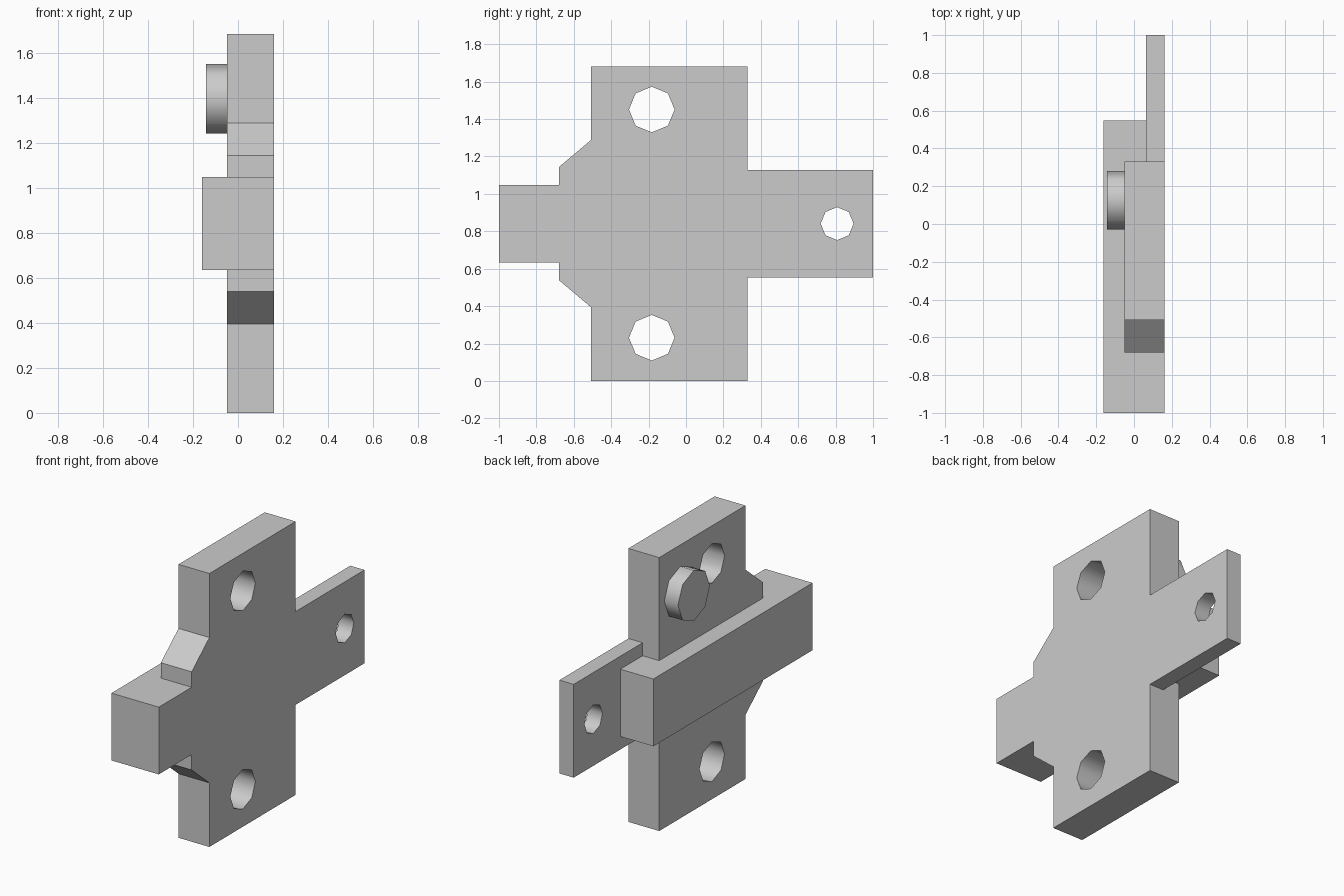
import bpy, bmesh
from math import cos, sin, pi

if "Cube" in bpy.data.objects:
    bpy.data.objects.remove(bpy.data.objects["Cube"])

MID = 0.841          # height of the mirror line
FACE = 0.161         # flat outer face shared by plate, bar and tongue


def prism(name, profile, x0, x1, smooth_sides=False):
    """Extrude a (y, z) profile along x."""
    bm = bmesh.new()
    face = bm.faces.new([bm.verts.new((x0, y, z)) for y, z in profile])
    res = bmesh.ops.extrude_face_region(bm, geom=[face], use_keep_orig=True)
    moved = [g for g in res["geom"] if isinstance(g, bmesh.types.BMVert)]
    bmesh.ops.translate(bm, verts=moved, vec=(x1 - x0, 0, 0))
    bmesh.ops.recalc_face_normals(bm, faces=bm.faces)
    for f in bm.faces:
        f.smooth = smooth_sides and abs(f.normal.x) < 0.5
    mesh = bpy.data.meshes.new(name)
    bm.to_mesh(mesh)
    bm.free()
    obj = bpy.data.objects.new(name, mesh)
    bpy.context.collection.objects.link(obj)
    return obj


def box(y0, y1, half):
    return [(y0, MID - half), (y1, MID - half), (y1, MID + half), (y0, MID + half)]


def octagon(y, z, r):
    return [(y + r * cos(i * pi / 4), z + r * sin(i * pi / 4)) for i in range(8)]


def combine(target, other, operation):
    """Apply a boolean and remove the helper."""
    mod = target.modifiers.new(operation, "BOOLEAN")
    mod.operation, mod.object, mod.solver = operation, other, "EXACT"
    bpy.context.view_layer.objects.active = target
    bpy.ops.object.modifier_apply(modifier=mod.name)
    bpy.data.objects.remove(other)


# Mounting plate with chamfered shoulders, mirrored about the middle
upper = [(0.33, MID), (0.33, 2 * MID), (-0.508, 2 * MID), (-0.508, 1.288), (-0.68, 1.143)]
lower = [(y, 2 * MID - z) for y, z in reversed(upper[1:])]
latch = prism("latch_body", upper + lower, -0.049, FACE)

# Sliding bolt bar and thin rear tongue
combine(latch, prism("bolt_bar", box(-1, 0.547, 0.207), -FACE, FACE), "UNION")
combine(latch, prism("tongue", box(0.2, 1, 0.287), 0.064, FACE), "UNION")

# Screw holes
for y, z, r in ((-0.183, MID + 0.61, 0.122), (-0.183, MID - 0.61, 0.122), (0.808, MID, 0.088)):
    combine(latch, prism("hole_cutter", octagon(y, z, r), -0.3, 0.3, True), "DIFFERENCE")

# Round button on the inner face
prism("button", octagon(0.126, 1.395, 0.155), -0.142, -0.049, True)
